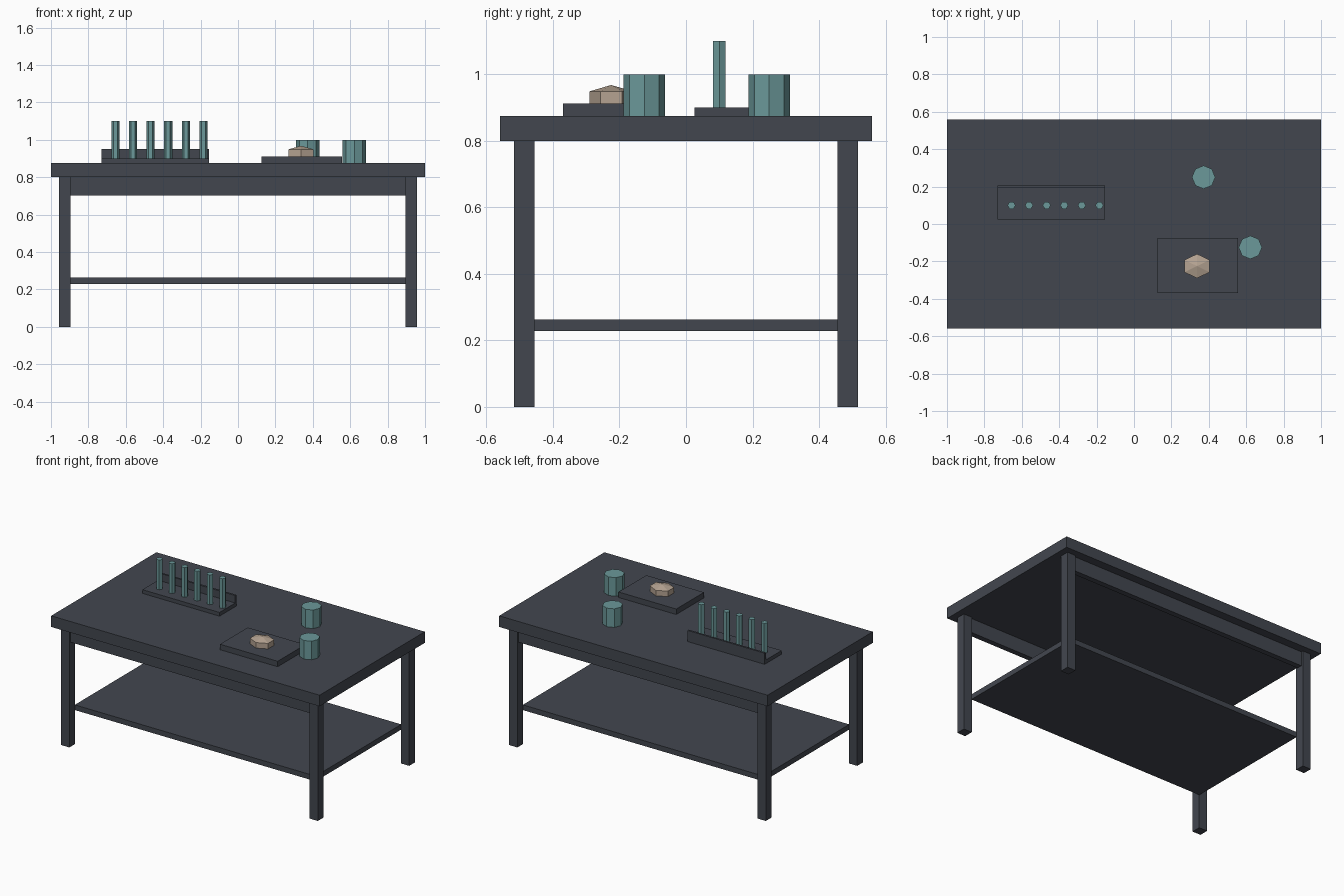
import bpy
from mathutils import Matrix
from math import pi

if "Cube" in bpy.data.objects:
    bpy.data.objects.remove(bpy.data.objects["Cube"], do_unlink=True)


def material(name, rgb):
    mat = bpy.data.materials.new(name)
    mat.use_nodes = True
    mat.diffuse_color = (*rgb, 1)
    mat.node_tree.nodes["Principled BSDF"].inputs["Base Color"].default_value = (*rgb, 1)
    return mat


slate = material("dark slate", (0.055, 0.062, 0.078))
teal = material("muted teal", (0.147, 0.315, 0.32))
crust = material("bread crust", (0.46, 0.365, 0.285))


def finish(name, mat):
    obj = bpy.context.object
    obj.name = obj.data.name = name
    obj.data.materials.append(mat)
    return obj


def box(name, x, y, z, mat=slate):
    """Box given by its (low, high) range on each axis."""
    spans = (x, y, z)
    bpy.ops.mesh.primitive_cube_add(size=1, location=[(a + b) / 2 for a, b in spans])
    obj = finish(name, mat)
    obj.data.transform(Matrix.Diagonal([b - a for a, b in spans] + [1]))
    return obj


def prism(name, sides, radius, x, y, bottom, top, mat, turn=0, fill='NGON'):
    bpy.ops.mesh.primitive_cylinder_add(
        vertices=sides, radius=radius, depth=top - bottom, end_fill_type=fill,
        location=(x, y, (bottom + top) / 2), rotation=(0, 0, turn))
    return finish(name, mat)


# Table: top, legs, long aprons and lower shelf
box("table_top", (-1, 1), (-0.56, 0.56), (0.8, 0.875))
box("lower_shelf", (-0.897, 0.897), (-0.456, 0.456), (0.228, 0.263))
for depth, sy in (("front", -1), ("back", 1)):
    box(depth + "_apron", (-0.897, 0.897),
        sorted((sy * 0.467, sy * 0.503)), (0.703, 0.8))
    for side, sx in (("right", -1), ("left", 1)):
        box(f"{depth}_{side}_leg", sorted((sx * 0.895, sx * 0.957)),
            sorted((sy * 0.455, sy * 0.517)), (0, 0.8))

# Rack with a low back rail and a row of tubes
box("rack_base", (-0.73, -0.155), (0.025, 0.205), (0.875, 0.9))
box("rack_back", (-0.73, -0.155), (0.192, 0.205), (0.9, 0.95))
for i in range(6):
    prism(f"tube_{i + 1}", 6, 0.0215, -0.655 + 0.094 * i, 0.1, 0.9, 1.1, teal, pi / 2)

# Cups
for i, (x, y) in enumerate(((0.372, 0.25), (0.622, -0.125))):
    prism(f"cup_{i + 1}", 8, 0.0625, x, y, 0.875, 1, teal)

# Board with a faceted loaf: hexagonal wall, pointed above and below
box("board", (0.125, 0.555), (-0.37, -0.075), (0.875, 0.912))
loaf = prism("loaf", 6, 0.065, 0.337, -0.225, 0.911, 0.949, crust, fill='TRIFAN')
for v in loaf.data.vertices:
    if v.co.xy.length < 0.01:
        v.co.z *= 2
loaf.data.transform(Matrix.Diagonal((1.2, 1, 1, 1)))
